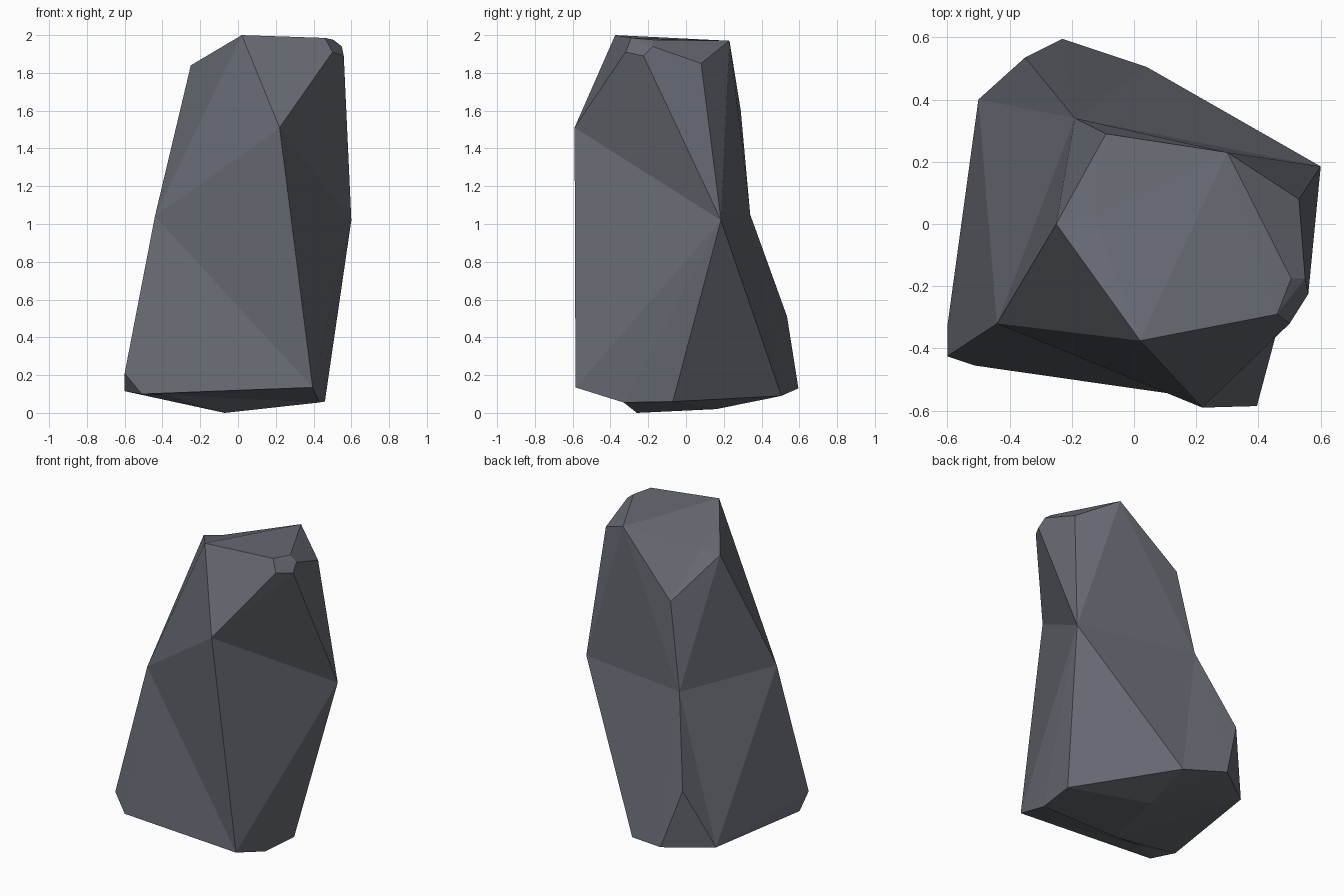
import bpy, bmesh
from mathutils import Vector

if "Cube" in bpy.data.objects:
    bpy.data.objects.remove(bpy.data.objects["Cube"])

# Corner points, grouped by zone of the boulder
crown = [(.02, -.375, 2), (.30, .23, 1.97), (.53, .08, 1.85), (.505, -.175, 1.975),
         (.55, -.175, 1.94), (.46, -.29, 1.985), (.50, -.32, 1.91), (.56, -.225, 1.89),
         (-.25, 0, 1.84), (-.09, .29, 1.60)]
waist = [(.60, .185, 1.02), (.22, -.59, 1.51), (-.44, -.32, 1.04), (-.19, .34, 1.05)]
foot = [(-.35, .535, .51), (-.23, .595, .13), (-.50, .40, .127), (.04, .505, .09),
        (-.60, -.425, .21), (-.60, -.33, .115), (-.51, -.455, .10), (.395, -.585, .135),
        (.46, -.07, .06), (.43, -.33, .055), (-.07, -.26, 0), (0, .16, .02)]


def find(bm, p):
    return min(bm.verts, key=lambda v: (v.co - Vector(p)).length)


def add_half(bm, points):
    """Convex hull of one half, left open where it meets the other half."""
    half = bmesh.new()
    for p in points + waist:
        half.verts.new(p)
    bmesh.ops.convex_hull(half, input=half.verts[:])
    rim = {find(half, p) for p in waist}
    inner = [f for f in half.faces if all(v in rim for v in f.verts)]
    bmesh.ops.delete(half, geom=inner, context='FACES')
    loose = [v for v in half.verts if not v.link_faces]
    bmesh.ops.delete(half, geom=loose, context='VERTS')
    mesh = bpy.data.meshes.new("half")
    half.to_mesh(mesh)
    half.free()
    bm.from_mesh(mesh)
    bpy.data.meshes.remove(mesh)


def refan(bm, apex, corners, new_point=False):
    """Replace the faces between the corners with a fan around the apex."""
    group = {find(bm, p) for p in corners}
    top = bm.verts.new(apex) if new_point else find(bm, apex)
    group.add(top)
    old = [f for f in bm.faces if all(v in group for v in f.verts)]
    rim = [tuple(e.verts) for e in {e for f in old for e in f.edges}
           if sum(f in old for f in e.link_faces) == 1]
    bmesh.ops.delete(bm, geom=old, context='FACES_ONLY')
    for a, b in rim:
        if top not in (a, b):
            bm.faces.new((top, a, b))
    spare = [e for e in bm.edges if not e.link_faces]
    bmesh.ops.delete(bm, geom=spare, context='EDGES')


# Boulder: upper and lower halves welded along the waist
bm = bmesh.new()
add_half(bm, crown)
add_half(bm, foot)
bmesh.ops.remove_doubles(bm, verts=bm.verts[:], dist=.001)

# Hollowed facets: front, right, back, left
right, front, left, back = waist
refan(bm, left, [foot[4], foot[6], foot[7], front])
refan(bm, front, [right, foot[8], foot[7]])
refan(bm, back, [right, foot[3], foot[1], foot[0]])
refan(bm, back, [foot[0], foot[2], left])
# Small dents in the top rim and the underside
refan(bm, (-.13, .03, 1.86), [crown[8], crown[0], crown[1], crown[9]], True)
refan(bm, (-.37, -.37, .095), [foot[6], foot[7], foot[9], foot[10], foot[5]], True)

bmesh.ops.recalc_face_normals(bm, faces=bm.faces[:])
mesh = bpy.data.meshes.new("boulder")
bm.to_mesh(mesh)
bm.free()

# Slate grey stone
stone = bpy.data.materials.new("slate grey")
stone.diffuse_color = (.133, .142, .17, 1)
stone.use_nodes = True
stone.node_tree.nodes["Principled BSDF"].inputs["Base Color"].default_value = stone.diffuse_color
mesh.materials.append(stone)
boulder = bpy.data.objects.new("boulder", mesh)
bpy.context.collection.objects.link(boulder)
